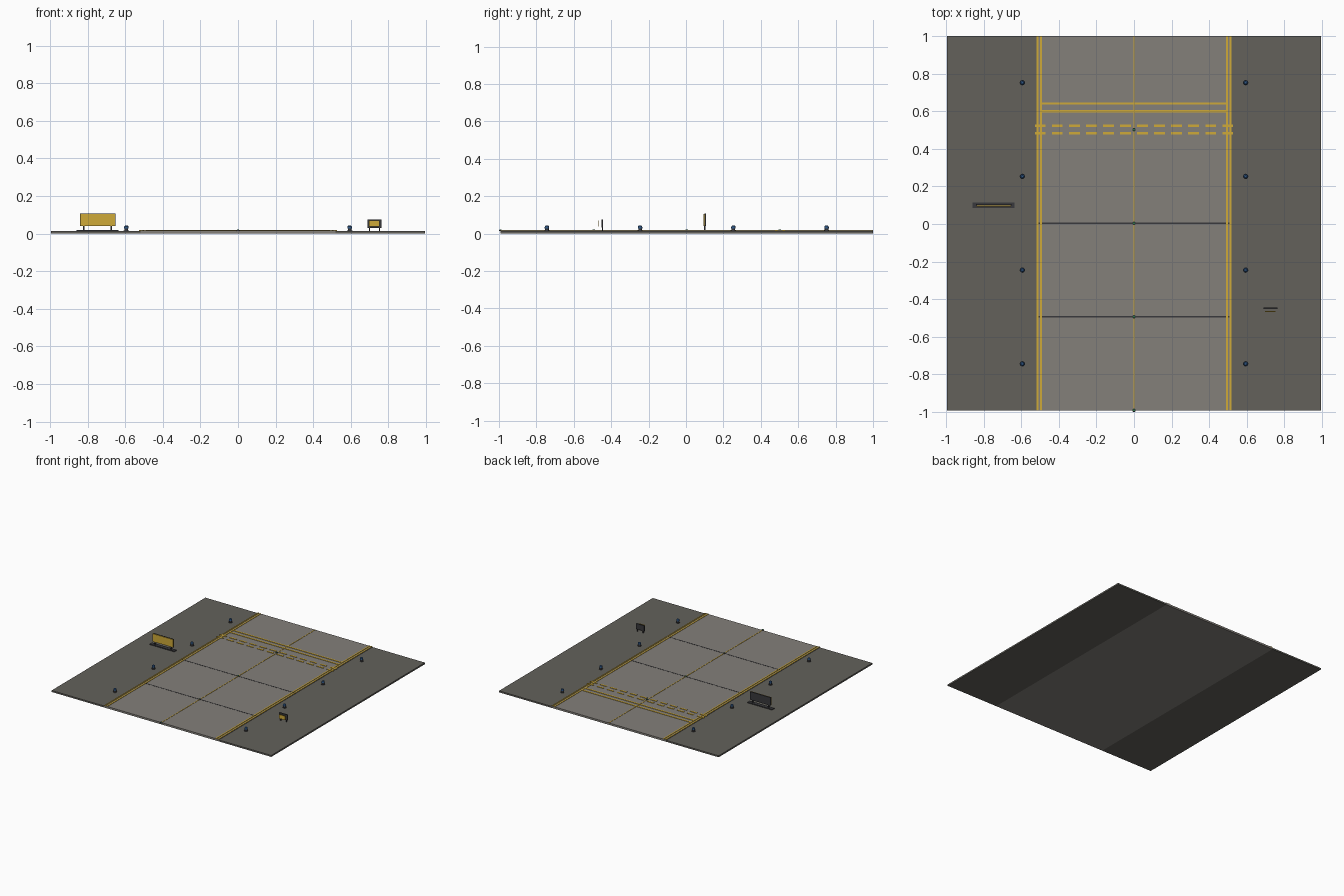
import bpy, math

if "Cube" in bpy.data.objects:
    bpy.data.objects.remove(bpy.data.objects["Cube"])

def mat(name, r, g, b):
    m = bpy.data.materials.new(name)
    m.diffuse_color = (r, g, b, 1)
    m.use_nodes = True
    m.node_tree.nodes["Principled BSDF"].inputs["Base Color"].default_value = m.diffuse_color
    return m

CONCRETE = mat("concrete", 0.23, 0.215, 0.195)
ASPHALT = mat("asphalt", 0.125, 0.12, 0.105)
YELLOW = mat("yellow", 0.62, 0.40, 0.04)
DARK = mat("dark", 0.04, 0.04, 0.045)
BLUE = mat("blue", 0.03, 0.10, 0.25)
GREEN = mat("green", 0.04, 0.25, 0.08)

def box(name, x0, x1, y0, y1, z0, z1, m):
    bpy.ops.mesh.primitive_cube_add(size=1, location=((x0+x1)/2, (y0+y1)/2, (z0+z1)/2))
    o = bpy.context.object
    o.name = name
    o.scale = (x1-x0, y1-y0, z1-z0)
    o.data.materials.append(m)
    bpy.ops.object.transform_apply(location=False, rotation=False, scale=True)
    return o

def post(name, x, y, z0, z1, r0, r1, m, n=16):
    bpy.ops.mesh.primitive_cone_add(vertices=n, radius1=r0, radius2=r1, depth=z1-z0,
                                    location=(x, y, (z0+z1)/2))
    o = bpy.context.object
    o.name = name
    o.data.materials.append(m)
    bpy.ops.object.shade_smooth_by_angle(angle=math.radians(35))
    return o

H = 0.995          # half size of the ground
YC = 0.004         # ground centre along y
Y0, Y1 = YC-H, YC+H
TOP = 0.0155       # pavement top
SH = 0.0125        # shoulder top
MARK = 0.0185      # painted marking top

# Pavement strip and shoulders
box("pavement", -0.52, 0.52, Y0, Y1, 0, TOP, CONCRETE)
for s in (-1, 1):
    a, b = sorted((s*0.52, s*H))
    box("shoulder", a, b, Y0, Y1, 0, SH, ASPHALT)
    # Double edge lines
    for x in (0.494, 0.514):
        box("edge_line", s*x-0.005, s*x+0.005, Y0, Y1, TOP-0.002, MARK, YELLOW)

# Centre line
box("centre_line", -0.003, 0.003, Y0, Y1, TOP-0.002, MARK-0.001, YELLOW)

# Pavement joints
for y in (YC-0.4975, YC):
    box("joint", -0.52, 0.52, y-0.004, y+0.004, TOP-0.002, TOP+0.001, DARK)

# Holding position: two solid bars and two dashed bars
for y in (0.600, 0.641):
    box("solid_bar", -0.495, 0.495, y-0.006, y+0.006, TOP-0.002, MARK, YELLOW)
for y in (0.483, 0.523):
    for i in range(12):
        x = (i-5.5)*0.0907
        box("dash", x-0.029, x+0.029, y-0.006, y+0.006, TOP-0.002, MARK+0.0005, YELLOW)

# Flush centre lights
for i in range(4):
    y = Y0+i*0.4975
    post("centre_light_base", 0, y, TOP-0.003, 0.0195, 0.009, 0.009, DARK)
    post("centre_light_lens", 0, y, 0.0195, 0.022, 0.006, 0.005, GREEN)

# Raised edge lights
for s in (-1, 1):
    for k in (-1.5, -0.5, 0.5, 1.5):
        x, y = s*0.594, YC+k*0.4985
        post("edge_light_base", x, y, SH-0.002, 0.017, 0.014, 0.014, DARK)
        post("edge_light_stem", x, y, 0.017, 0.028, 0.010, 0.010, DARK)
        post("edge_light_lens", x, y, 0.028, 0.039, 0.012, 0.011, BLUE)
        post("edge_light_cap", x, y, 0.039, 0.043, 0.011, 0.006, BLUE)

# Large sign on the left shoulder
box("large_sign_base", -0.86, -0.637, 0.085, 0.115, SH-0.002, 0.019, DARK)
for x in (-0.82, -0.675):
    box("large_sign_leg", x-0.004, x+0.004, 0.096, 0.104, 0.017, 0.05, DARK)
box("large_sign_back", -0.84, -0.653, 0.098, 0.106, 0.040, 0.106, DARK)
box("large_sign_face", -0.839, -0.654, 0.093, 0.099, 0.041, 0.105, YELLOW)

# Small sign on the right shoulder, face set off in front of its board
for x in (0.700, 0.752):
    box("small_sign_leg", x-0.003, x+0.003, -0.450, -0.444, SH-0.002, 0.04, DARK)
box("small_sign_board", 0.689, 0.763, -0.451, -0.443, 0.031, 0.076, DARK)
box("small_sign_face", 0.698, 0.754, -0.469, -0.464, 0.037, 0.070, YELLOW)
